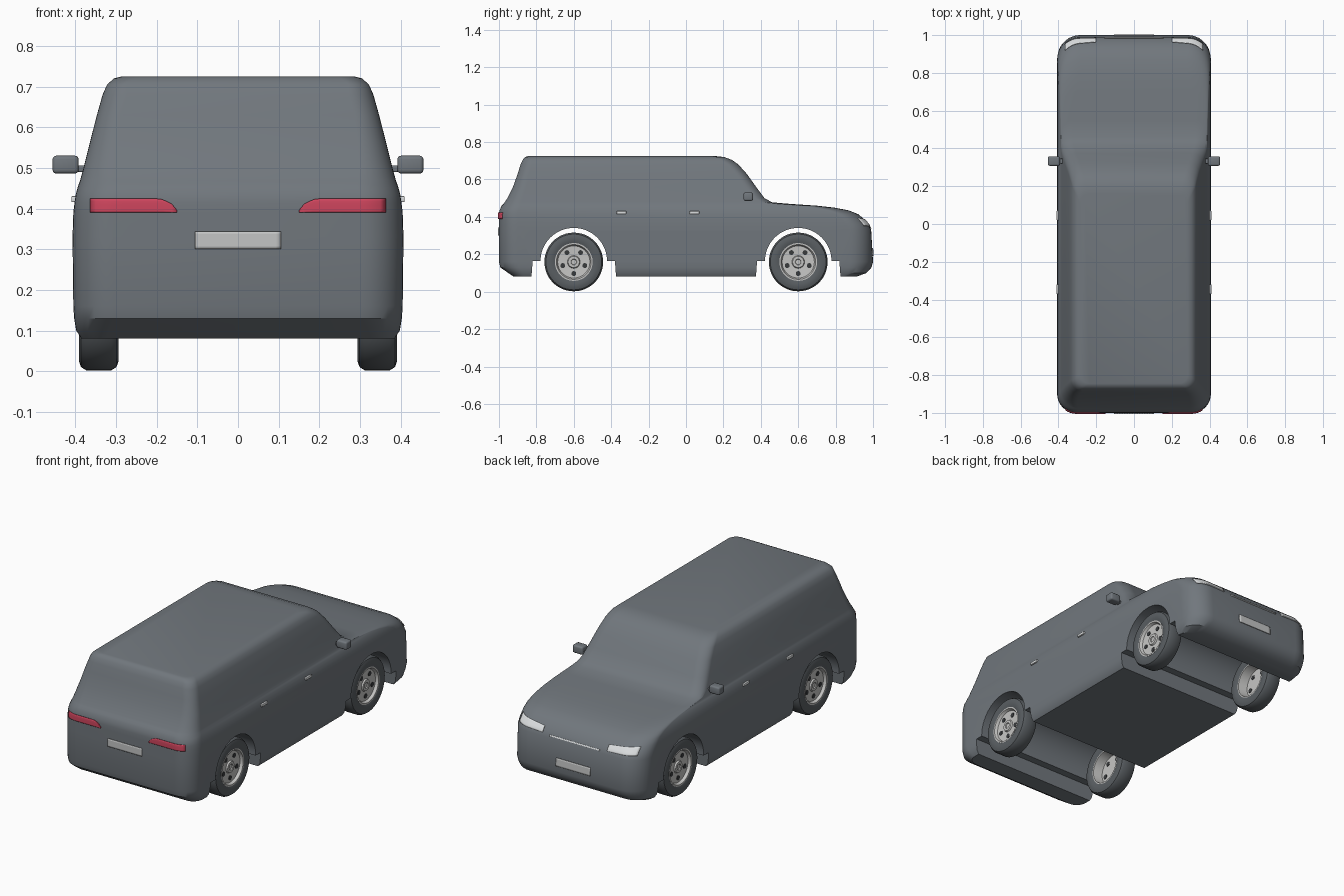
import bpy, bmesh, math
from mathutils import Matrix

if "Cube" in bpy.data.objects:
    bpy.data.objects.remove(bpy.data.objects["Cube"])


def material(name, rgb, rough=0.5):
    m = bpy.data.materials.new(name)
    m.use_nodes = True
    m.diffuse_color = (*rgb, 1)
    bsdf = m.node_tree.nodes["Principled BSDF"]
    bsdf.inputs["Base Color"].default_value = (*rgb, 1)
    bsdf.inputs["Roughness"].default_value = rough
    return m


PAINT = material("grey paint", (0.165, 0.185, 0.205))
RUBBER = material("dark rubber", (0.10, 0.112, 0.122))
ALLOY = material("light alloy", (0.56, 0.56, 0.55))
LAMP = material("lamp white", (0.72, 0.74, 0.75))
RED = material("tail lamp red", (0.62, 0.06, 0.11))
PLATE = material("plate grey", (0.55, 0.56, 0.56))
DARK = material("dark recess", (0.04, 0.043, 0.046))


def finish(bm, name, mat, angle=30):
    bmesh.ops.recalc_face_normals(bm, faces=bm.faces)
    me = bpy.data.meshes.new(name)
    bm.to_mesh(me)
    bm.free()
    me.materials.append(mat)
    ob = bpy.data.objects.new(name, me)
    bpy.context.collection.objects.link(ob)
    smooth(ob, angle)
    return ob


def smooth(ob, angle):
    bpy.ops.object.select_all(action='DESELECT')
    ob.select_set(True)
    bpy.context.view_layer.objects.active = ob
    bpy.ops.object.shade_smooth_by_angle(angle=math.radians(angle))


def loft(bm, rings, closed):
    """Join rings of points into a skin; closed also joins last ring to first."""
    vs = [[bm.verts.new(p) for p in ring] for ring in rings]
    n = len(vs[0])
    for i in range(len(vs) if closed else len(vs) - 1):
        a, b = vs[i], vs[(i + 1) % len(vs)]
        for j in range(n):
            k = (j + 1) % n
            bm.faces.new((a[j], a[k], b[k], b[j]))
    return vs


# Body levels: height, half width, rear y, front y, rear and front corner radius
LEVELS = [
    (.08, .385, -.92, .91, .06, .08), (.10, .398, -.95, .965, .08, .10),
    (.13, .403, -.993, .992, .10, .12), (.16, .405, -1, 1, .10, .12),
    (.33, .407, -1, .99, .10, .12), (.36, .406, -1, .975, .10, .12),
    (.39, .405, -1, .95, .10, .12), (.415, .402, -1, .92, .10, .12),
    (.435, .399, -.997, .87, .10, .12), (.45, .395, -.99, .79, .10, .11),
    (.46, .392, -.985, .70, .10, .09), (.47, .388, -.975, .55, .09, .07),
    (.478, .386, -.97, .46, .09, .06), (.50, .380, -.955, .42, .08, .06),
    (.56, .365, -.925, .375, .07, .06), (.63, .347, -.90, .325, .06, .06),
    (.68, .333, -.885, .28, .06, .06), (.705, .322, -.873, .245, .05, .06),
    (.72, .305, -.86, .205, .05, .05), (.725, .285, -.845, .16, .05, .05)]


def level_ring(z, w, yr, yf, rr, rf, seg=9):
    pts = []
    corners = [(w - rf, yf - rf, rf, 0), (rf - w, yf - rf, rf, 90),
               (rr - w, yr + rr, rr, 180), (w - rr, yr + rr, rr, 270)]
    for cx, cy, r, start in corners:
        for i in range(seg + 1):
            a = math.radians(start + 90 * i / seg)
            pts.append((cx + r * math.cos(a), cy + r * math.sin(a), z))
    return pts


def surface_y(x, z, end):
    """y of the body skin at x, z on the front (1) or rear (-1) end."""
    for a, b in zip(LEVELS, LEVELS[1:]):
        if a[0] <= z <= b[0]:
            t = (z - a[0]) / (b[0] - a[0])
            _, w, yr, yf, rr, rf = [p + (q - p) * t for p, q in zip(a, b)]
            break
    y, r = (yf, rf) if end > 0 else (-yr, rr)
    over = max(0, abs(x) - (w - r))
    return end * (y - r + math.sqrt(max(0, r * r - over * over)))


# Body shell
bm = bmesh.new()
skin = loft(bm, [level_ring(*lv) for lv in LEVELS], False)
bm.faces.new(skin[0])
bm.faces.new(skin[-1])
body = finish(bm, "body", PAINT)

# Wheel arches, open right across the underside
for cy in (-.6, .6):
    outline = [(.178 * math.cos(math.pi * i / 32), .163 + .178 * math.sin(math.pi * i / 32))
               for i in range(33)]
    outline += [(-.22, .163), (-.232, .0), (.232, .0), (.22, .163)]
    bm = bmesh.new()
    ends = loft(bm, [[(x, cy + y, z) for y, z in outline] for x in (-.6, .6)], False)
    bm.faces.new(ends[0])
    bm.faces.new(ends[1])
    cutter = finish(bm, "arch_cutter", PAINT)
    cutter.hide_render = True
    mod = body.modifiers.new("arch", 'BOOLEAN')
    mod.operation, mod.solver, mod.object = 'DIFFERENCE', 'EXACT', cutter
    bpy.context.view_layer.objects.active = body
    bpy.ops.object.modifier_apply(modifier=mod.name)
    bpy.data.objects.remove(cutter)
smooth(body, 30)


def box(name, centre, size, mat, bevel=0.0):
    bm = bmesh.new()
    bmesh.ops.create_cube(bm, size=1, matrix=Matrix.Translation(centre) @ Matrix.Diagonal((*size, 1)))
    if bevel:
        bmesh.ops.bevel(bm, geom=bm.edges[:], offset=bevel, segments=3, profile=.5, affect='EDGES')
    return finish(bm, name, mat)


def panel(name, x0, x1, low, high, end, mat, cols=16, rows=6):
    """Thin plate laid on the body end between two height curves of t in 0..1."""
    bm = bmesh.new()
    grid = []
    for i in range(cols + 1):
        t = i / cols
        x = x0 + (x1 - x0) * t
        zs = [low(t) + (high(t) - low(t)) * j / rows for j in range(rows + 1)]
        grid.append([bm.verts.new((x, surface_y(x, z, end) + end * .002, z)) for z in zs])
    for a, b in zip(grid, grid[1:]):
        for j in range(rows):
            bm.faces.new((a[j], b[j], b[j + 1], a[j + 1]))
    ob = finish(bm, name, mat)
    mod = ob.modifiers.new("thickness", 'SOLIDIFY')
    mod.thickness, mod.offset = .006, 0
    return ob


# Lathe about the wheel axle, from (x, radius) points
def lathe(name, profile, s, y, z, mat, seg=48):
    bm = bmesh.new()
    rings = [[(s * x, y + r * math.cos(2 * math.pi * i / seg), z + r * math.sin(2 * math.pi * i / seg))
              for i in range(seg)] for x, r in profile]
    loft(bm, rings, True)
    bmesh.ops.remove_doubles(bm, verts=bm.verts, dist=1e-5)
    return finish(bm, name, mat, 35)


TYRE = [(.30, .10), (.294, .115), (.294, .135), (.299, .149), (.312, .157), (.373, .157),
        (.386, .149), (.391, .135), (.391, .115), (.386, .10)]
RIM = [(.30, .101), (.387, .101), (.387, .093), (.372, .086), (.369, .034), (.377, .030),
       (.377, .016), (.372, .014), (.372, 0), (.354, 0), (.354, .086), (.30, .093)]

for s, side in ((1, "left"), (-1, "right")):
    # Wheels
    for y, end in ((.6, "front"), (-.6, "rear")):
        tag = f"{end}_{side}"
        lathe("tyre_" + tag, TYRE, s, y, .159, RUBBER)
        lathe("rim_" + tag, RIM, s, y, .159, ALLOY)
        for k in range(5):
            a = math.radians(-90 + 72 * k)
            lathe(f"rim_hole_{tag}_{k + 1}", [(.352, 0), (.352, .013), (.373, .013), (.373, 0)], s,
                  y + .062 * math.cos(a), .159 + .062 * math.sin(a), DARK, 16)
    # Door mirrors
    box("mirror_" + side, (s * .424, .333, .508), (.064, .05, .044), PAINT, .009)
    box("mirror_arm_" + side, (s * .385, .333, .498), (.04, .025, .016), PAINT, .003)
    # Door handles
    for y, end in ((.045, "front"), (-.345, "rear")):
        box(f"handle_{end}_{side}", (s * .404, y, .423), (.012, .052, .015), LAMP, .003)
    # Lamps
    panel("tail_lamp_" + side, s * .15, s * .362, lambda t: .39,
          lambda t: .396 + .028 * min(1, t * 5) ** .5, -1, RED)
    panel("head_lamp_" + side, s * .20, s * .365, lambda t: .347 + .006 * t,
          lambda t: .376 + .016 * t, 1, LAMP)

# Front trim strip and number plates
panel("grille_strip", -.155, .155, lambda t: .338, lambda t: .345, 1, LAMP)
panel("rear_plate", -.106, .106, lambda t: .301, lambda t: .344, -1, PLATE)
panel("front_plate", -.106, .106, lambda t: .19, lambda t: .234, 1, PLATE)
